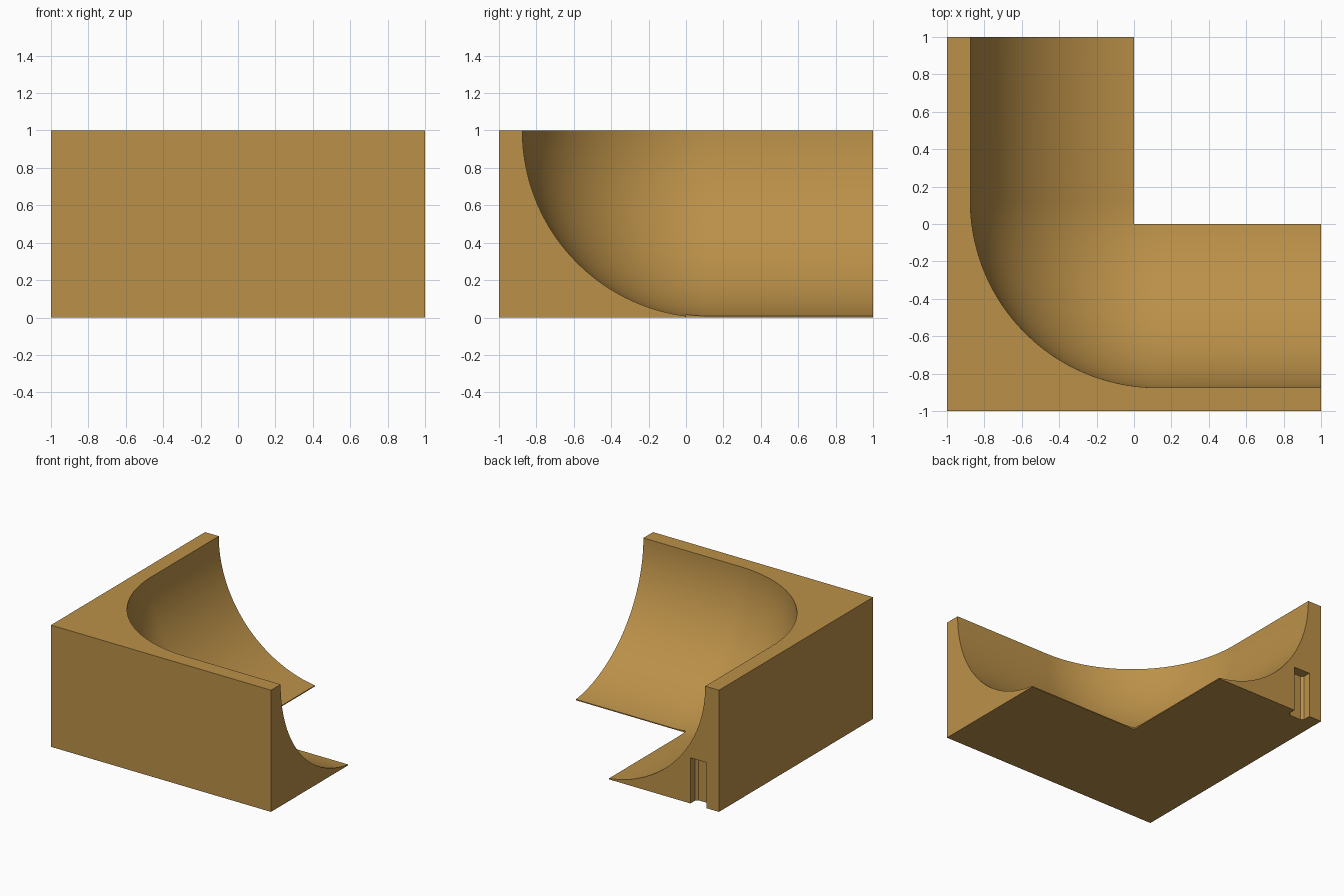
import bpy, bmesh, math

if "Cube" in bpy.data.objects:
    bpy.data.objects.remove(bpy.data.objects["Cube"])

tan = bpy.data.materials.new("warm tan")
tan.diffuse_color = (0.50, 0.283, 0.066, 1)
tan.use_nodes = True
tan.node_tree.nodes["Principled BSDF"].inputs["Base Color"].default_value = tan.diffuse_color


def make(name, bm):
    bmesh.ops.recalc_face_normals(bm, faces=bm.faces[:])
    me = bpy.data.meshes.new(name)
    bm.to_mesh(me)
    bm.free()
    me.materials.append(tan)
    ob = bpy.data.objects.new(name, me)
    bpy.context.collection.objects.link(ob)
    return ob


def prism(name, outline, z0, z1):
    bm = bmesh.new()
    face = bm.faces.new([bm.verts.new((x, y, z0)) for x, y in outline])
    ext = bmesh.ops.extrude_face_region(bm, geom=[face])
    for v in ext["geom"]:
        if isinstance(v, bmesh.types.BMVert):
            v.co.z = z1
    return make(name, bm)


def cove_cutter():
    # quarter-round section swept along y, around the corner, then along x
    R, c, n = 1.0, 0.125, 48
    section = [(R * math.sin(i * math.pi / 2 / n), 1 - R * math.cos(i * math.pi / 2 / n))
               for i in range(n + 1)] + [(R, 1.2), (0, 1.2)]
    stations = [(c, 1.5, math.pi)]
    stations += [(c, c, math.pi + i * math.pi / 2 / n) for i in range(n + 1)]
    stations += [(1.5, c, 1.5 * math.pi)]
    bm = bmesh.new()
    rings = [[bm.verts.new((x + r * math.cos(a), y + r * math.sin(a), z)) for r, z in section]
             for x, y, a in stations]
    m = len(section)
    for a, b in zip(rings, rings[1:]):
        for i in range(m):
            j = (i + 1) % m
            bm.faces.new((a[i], a[j], b[j], b[i]))
    bm.faces.new(rings[0])
    bm.faces.new(rings[-1])
    bmesh.ops.dissolve_degenerate(bm, dist=1e-5, edges=bm.edges[:])
    bmesh.ops.remove_doubles(bm, verts=bm.verts[:], dist=1e-5)
    return make("cove_cutter", bm)


# L-shaped corner block
block = prism("corner_cove_block",
              [(-1, -1), (1, -1), (1, 0), (0, 0), (0, 1), (-1, 1)], 0, 1)

# small slot in the back end, open at the bottom, with eased inner corners
slot = prism("slot_cutter",
             [(-0.885, 1.1), (-0.885, 0.94), (-0.865, 0.92),
              (-0.76, 0.92), (-0.74, 0.94), (-0.74, 1.1)], -0.1, 0.375)

# cut the cove and the slot
bpy.context.view_layer.objects.active = block
for cutter in (cove_cutter(), slot):
    cutter.hide_render = True
    mod = block.modifiers.new("cut", "BOOLEAN")
    mod.operation = "DIFFERENCE"
    mod.solver = "EXACT"
    mod.object = cutter
    bpy.ops.object.modifier_apply(modifier=mod.name)
    bpy.data.objects.remove(cutter)

block.select_set(True)
bpy.ops.object.shade_smooth_by_angle(angle=math.radians(25))
